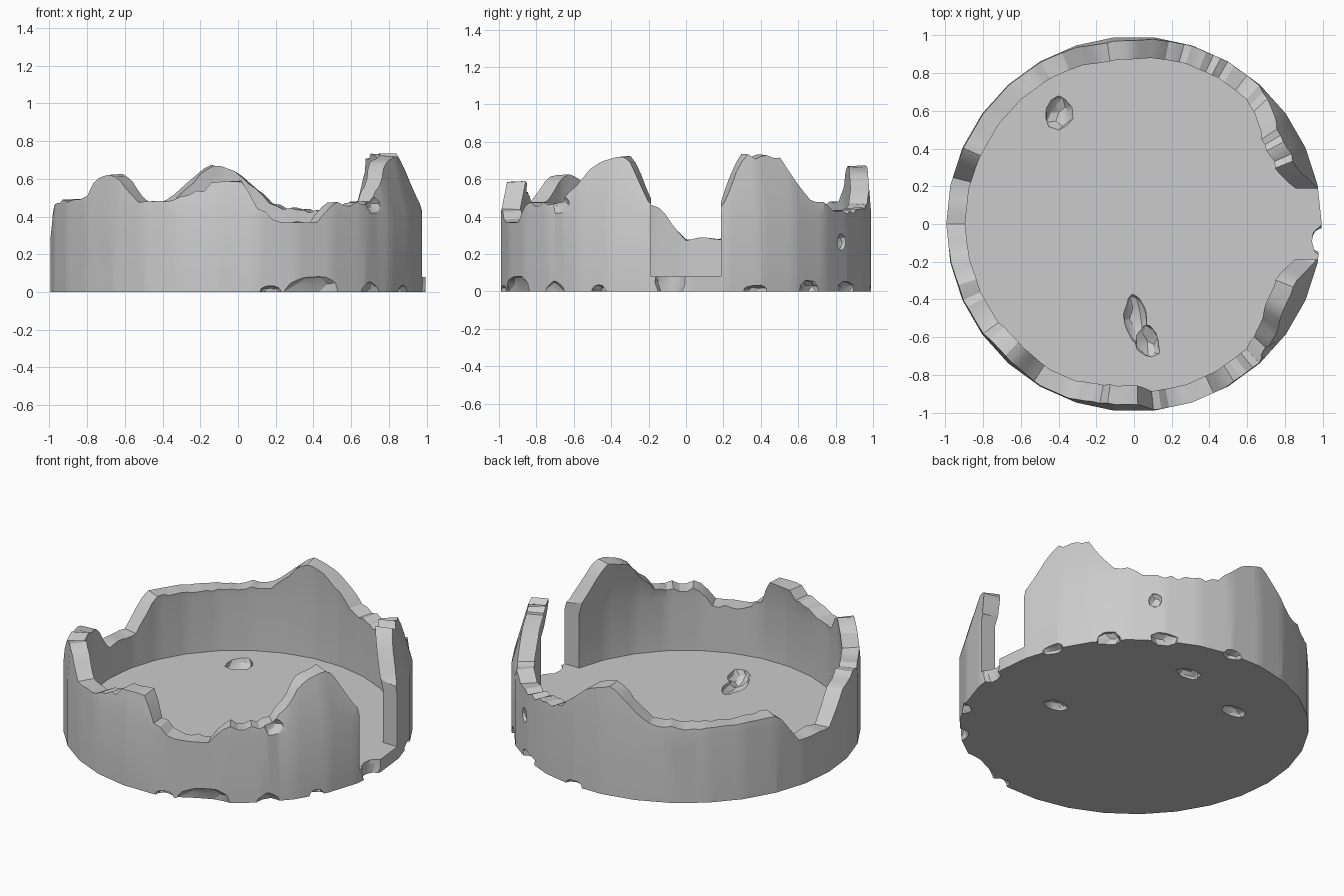
import bpy, bmesh, random
from math import sin, cos, pi, radians, degrees
from mathutils import Vector, noise

if "Cube" in bpy.data.objects:
    bpy.data.objects.remove(bpy.data.objects["Cube"])

random.seed(4)
N, SIDES = 150, 30
R_OUT, R_IN, FLOOR = 0.995, 0.895, 0.08

# Broken rim: angle in degrees, height
RIM = [(-180, .28), (-177, .33), (-170, .46), (-163, .48), (-150, .48), (-144, .51), (-140, .6),
       (-135, .62), (-131, .61), (-123, .48), (-111, .48), (-108, .51), (-102, .53), (-97, .59),
       (-90, .60), (-87, .53), (-83, .43), (-78, .37), (-65, .37), (-60, .46), (-44, .48),
       (-38, .56), (-33, .67), (-25, .72), (-20, .72), (-11, .45), (11, .43), (14, .52),
       (17, .64), (21, .72), (33, .72), (37, .61), (43, .48), (50, .46), (56, .42),
       (66, .43), (77, .45), (83, .53), (90, .63), (99, .68), (112, .49), (122, .46),
       (140, .47), (157, .48), (162, .37), (165, .28), (180, .28)]
# Angles where the rim is ragged
ROUGH = [(-110, -80), (-60, -40), (11, 80), (112, 130), (-165, -140)]


def rim_height(a):
    for (a0, h0), (a1, h1) in zip(RIM, RIM[1:]):
        if a0 <= a <= a1:
            h = h0 + (h1 - h0) * (a - a0) / (a1 - a0)
            rough = any(lo < a < hi for lo, hi in ROUGH)
            return h + random.uniform(-1, 1) * (.014 if rough else .003)


def wall_radius(r, a, z):
    # Polygonal ring that leans inward on its taller parts
    step = 360 / SIDES
    r *= cos(pi / SIDES) / cos(radians(a % step - step / 2))
    lean = .28 if 10 < abs(a) < 48 else (.2 if -110 < a < -75 else .08)
    return r - lean * max(0, z - .42)


def make_object(name, bm):
    bmesh.ops.recalc_face_normals(bm, faces=bm.faces)
    me = bpy.data.meshes.new(name)
    bm.to_mesh(me)
    bm.free()
    ob = bpy.data.objects.new(name, me)
    bpy.context.scene.collection.objects.link(ob)
    return ob


# Round wall with floor, as rings from underside up over the rim to the floor
bm = bmesh.new()
columns = []
for i in range(N):
    a = -180 + 360 * i / N
    h = rim_height(a)
    mid = min(.42, h - .03)
    t = radians(a)
    col = []
    for r, z in [(R_OUT, 0), (R_OUT, mid), (R_OUT, h), (R_IN, h + random.uniform(-.008, .008)),
                 (R_IN, mid), (R_IN, FLOOR)]:
        q = wall_radius(r, a, z)
        col.append(bm.verts.new((q * cos(t), q * sin(t), z)))
    columns.append(col)
for i in range(N):
    c, d = columns[i], columns[(i + 1) % N]
    for k in range(5):
        bm.faces.new((c[k], d[k], d[k + 1], c[k + 1]))
bm.faces.new([c[0] for c in reversed(columns)])
bm.faces.new([c[5] for c in columns])
wall = make_object("ruined_wall", bm)

cutters = []


def rock_cutter(center, size, turn=0):
    # Jagged lump used to break off a chip
    b = bmesh.new()
    bmesh.ops.create_icosphere(b, subdivisions=2, radius=1)
    for v in b.verts:
        p = v.co * (1 + .3 * noise.noise(v.co * 1.7 + Vector(center) * 9))
        p = Vector((p.x * size[0], p.y * size[1], p.z * size[2]))
        v.co = (p.x * cos(turn) - p.y * sin(turn) + center[0],
                p.x * sin(turn) + p.y * cos(turn) + center[1], p.z + center[2])
    cutters.append(make_object("chip_cutter", b))


def rim_chip(a, z, depth, width, height, r=1.0):
    t = radians(a)
    rock_cutter((r * cos(t), r * sin(t), z), (depth, width, height), t)


# Doorway
bm = bmesh.new()
bmesh.ops.create_cube(bm, size=1)
for v in bm.verts:
    v.co = (v.co.x * .6 + 1.0, v.co.y * .376, v.co.z + FLOOR + .5)
cutters.append(make_object("door_cutter", bm))

# Chips around the foot of the wall
for a, w, h in [(-150, .06, .04), (-117, .08, .05), (-95, .09, .065), (-80, .06, .035),
                (-66, .17, .095), (-45, .07, .05), (-28, .05, .035), (22, .07, .035),
                (42, .08, .06), (60, .09, .06), (85, .06, .04), (108, .07, .04),
                (160, .07, .05), (-172, .08, .06), (-132, .05, .03), (178, .05, .03)]:
    rim_chip(a, 0, .055, w, h)
# Broken threshold
rim_chip(-5, .05, .06, .08, .12)
# Holes knocked in the wall faces
rim_chip(-144, .19, .04, .05, .07)
rim_chip(-136, .24, .03, .05, .025)
rim_chip(123, .42, .06, .10, .09)
rim_chip(138, .07, .04, .05, .04)
rim_chip(57, .26, .04, .04, .05)
rim_chip(-43, .47, .05, .06, .06)
# Pits in the floor and underside
rock_cutter((-.40, .59, .085), (.075, .085, .06))
rock_cutter((.01, -.50, .09), (.06, .13, .06), .12)
rock_cutter((.07, -.62, .085), (.065, .09, .07), .3)
for x, y in [(.15, .66), (-.32, .5), (.5, -.1)]:
    rock_cutter((x, y, -.005), (.08, .05, .045))

# Cut everything and bake the result
for c in cutters:
    c.hide_render = True
    m = wall.modifiers.new("cut", 'BOOLEAN')
    m.operation, m.solver, m.object = 'DIFFERENCE', 'EXACT', c
deps = bpy.context.evaluated_depsgraph_get()
baked = bpy.data.meshes.new_from_object(wall.evaluated_get(deps))
wall.modifiers.clear()
wall.data = baked
for c in cutters:
    bpy.data.objects.remove(c)

# Smooth gentle curves, keep breaks sharp
bpy.context.view_layer.objects.active = wall
wall.select_set(True)
bpy.ops.object.shade_smooth_by_angle(angle=radians(20))
